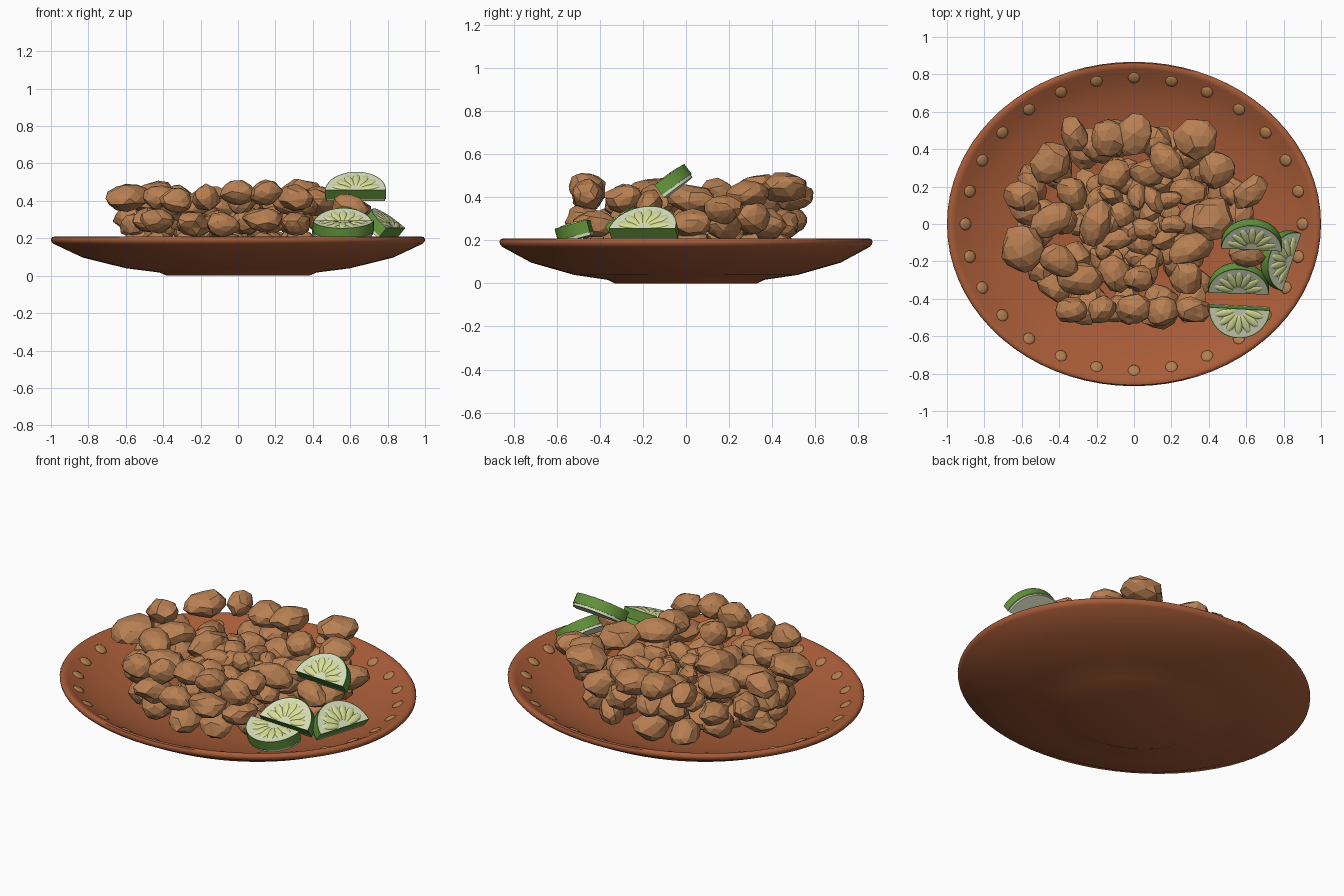
import bpy, bmesh, math, random
from mathutils import Matrix, Vector, Euler

if "Cube" in bpy.data.objects:
    bpy.data.objects.remove(bpy.data.objects["Cube"])

random.seed(7)


def material(name, r, g, b):
    m = bpy.data.materials.new(name)
    lin = [((c / 255 + 0.055) / 1.055) ** 2.4 for c in (r, g, b)]
    m.diffuse_color = (*lin, 1)
    m.use_nodes = True
    m.node_tree.nodes["Principled BSDF"].inputs["Base Color"].default_value = m.diffuse_color
    return m


TERRACOTTA = material("terracotta", 168, 92, 56)
TAN = material("tan_glaze", 178, 126, 80)
CRUST = material("golden_crust", 184, 128, 83)
RIND = material("lime_rind", 100, 148, 60)
PITH = material("lime_pith", 212, 218, 190)
PULP = material("lime_pulp", 214, 222, 150)


def finish(bm, name, *mats, smooth=None):
    bmesh.ops.recalc_face_normals(bm, faces=bm.faces)
    me = bpy.data.meshes.new(name)
    bm.to_mesh(me)
    bm.free()
    for m in mats:
        me.materials.append(m)
    ob = bpy.data.objects.new(name, me)
    bpy.context.collection.objects.link(ob)
    if smooth:
        bpy.ops.object.select_all(action='DESELECT')
        ob.select_set(True)
        bpy.context.view_layer.objects.active = ob
        bpy.ops.object.shade_smooth_by_angle(angle=math.radians(smooth))
    return ob


# Oval plate: lathed profile squashed in y
OVAL = 0.867
profile = [(0, 0), (0.38, 0), (0.42, 0.017), (0.6, 0.04), (0.83, 0.097), (0.985, 0.17),
           (0.998, 0.183), (1.0, 0.196), (0.993, 0.207), (0.975, 0.21), (0.955, 0.2),
           (0.9, 0.17), (0.8, 0.125), (0.62, 0.083), (0.4, 0.057), (0, 0.05)]
bm = bmesh.new()
vs = [bm.verts.new((r, 0, z)) for r, z in profile]
es = [bm.edges.new(p) for p in zip(vs, vs[1:])]
bmesh.ops.spin(bm, geom=vs + es, cent=(0, 0, 0), axis=(0, 0, 1), angle=math.tau,
               steps=72, use_merge=True)
bmesh.ops.remove_doubles(bm, verts=bm.verts, dist=1e-4)
bmesh.ops.scale(bm, vec=(1, OVAL, 1), verts=bm.verts)
finish(bm, "plate", TERRACOTTA, smooth=50)

# Painted dots around the rim
bm = bmesh.new()
for i in range(28):
    a = math.tau * i / 28
    mat = (Matrix.Translation((0.9 * math.cos(a), 0.905 * OVAL * math.sin(a), 0.171))
           @ Matrix.Rotation(a, 4, 'Z') @ Matrix.Rotation(-0.46, 4, 'Y')
           @ Matrix.Diagonal((0.035, 0.034, 0.011, 1)))
    bmesh.ops.create_icosphere(bm, subdivisions=2, radius=1, matrix=mat)
finish(bm, "rim_dots", TAN, smooth=70)


# Fried pieces: jittered faceted lumps
def nugget(bm, loc, size, yaw, tilt=0.2):
    rot = Euler((random.uniform(-tilt, tilt), random.uniform(-tilt, tilt), yaw)).to_matrix()
    new = bmesh.ops.create_icosphere(bm, subdivisions=2, radius=1)["verts"]
    spin = Euler([random.uniform(0, 6) for _ in range(3)]).to_matrix()
    k = Vector([random.uniform(-1, 1) for _ in range(3)]) * 2
    for v in new:
        p = spin @ v.co
        p *= 1 + 0.08 * math.sin(3 * p.dot(k)) + random.uniform(-0.05, 0.05)
        p.z *= 1.05 - 0.25 * p.x * p.x  # pinched ends
        v.co = rot @ Vector([a * b for a, b in zip(p, size)]) + Vector(loc)


# top layer: x, y, half length, half width, turn in degrees
top = [(-.32, .48, .10, .07, 110), (-.13, .46, .11, .10, 0), (.0, .48, .12, .10, 70),
       (.33, .46, .12, .11, 0), (-.44, .33, .12, .10, 50), (.17, .33, .11, .08, 130),
       (.44, .29, .10, .10, 0), (-.60, .15, .10, .08, 160), (.62, .17, .11, .07, 45),
       (.42, .03, .12, .11, 60), (-.44, .02, .13, .08, 35), (-.59, -.13, .13, .12, 90),
       (-.40, -.20, .12, .08, 150), (.31, -.13, .13, .08, 20), (-.29, -.29, .13, .09, 0),
       (.60, -.17, .10, .06, 170), (.02, -.29, .08, .07, 0), (.28, -.29, .09, .09, 0),
       (-.33, -.46, .09, .07, 0), (-.17, -.46, .08, .07, 40), (.0, -.45, .10, .08, 0),
       (.15, -.47, .09, .08, 30), (.31, -.46, .10, .07, 170), (-.20, .0, .13, .08, 70)]
bm = bmesh.new()
for x, y, a, b, deg in top:
    far = math.hypot(x, y / 0.85)
    z = 0.42 if far > 0.45 else 0.37
    if x > 0.5:
        z = 0.35
    nugget(bm, (x, y, z + random.uniform(-0.02, 0.03)), (a, b, 0.067), math.radians(deg))
finish(bm, "top_fried_pieces", CRUST)

# lower layers: rings of ring radius, count, height (kept clear of the limes)
bm = bmesh.new()
for radius, count, z in [(0.575, 19, 0.28), (0.53, 15, 0.16), (0.35, 10, 0.29), (0.34, 8, 0.14)]:
    for i in range(count):
        a = math.tau * (i + random.uniform(-0.2, 0.2)) / count
        r = radius + random.uniform(-0.03, 0.03)
        x, y = r * math.cos(a) - 0.01, 0.83 * r * math.sin(a)
        size = (random.uniform(.085, .12), random.uniform(.065, .085), random.uniform(.06, .08))
        if x > 0.36 and y < -0.12:
            continue
        nugget(bm, (x, y, z + random.uniform(-0.02, 0.03)), size, random.uniform(0, 3))
finish(bm, "lower_fried_pieces", CRUST)

# small crumbs heaped in the middle
bm = bmesh.new()
for i in range(42):
    a = i * 2.4
    r = 0.28 * math.sqrt(i / 42)
    z = 0.39 - 0.12 * (r / 0.28) + random.uniform(-0.06, 0.03) if i % 3 else 0.18
    nugget(bm, (r * math.cos(a) - 0.03, r * math.sin(a) + 0.02, z),
           (random.uniform(.06, .1), random.uniform(.045, .065), random.uniform(.045, .06)),
           random.uniform(0, 3), tilt=0.5)
finish(bm, "middle_fried_pieces", CRUST)


def half_disc(bm, radius, z0, z1):
    arc = [(radius * math.cos(math.pi * i / 20), radius * math.sin(math.pi * i / 20))
           for i in range(21)]
    base = bm.faces.new([bm.verts.new((x, y, z0)) for x, y in arc])
    out = bmesh.ops.extrude_face_region(bm, geom=[base], use_keep_orig=True)["geom"]
    for v in out:
        if isinstance(v, bmesh.types.BMVert):
            v.co.z = z1


# Lime slices: half discs with green edge, pale faces and a fan of pulp cells
def lime(name, loc, tilt, yaw, R=0.163, T=0.072):
    place = (Matrix.Translation(loc) @ Matrix.Rotation(math.radians(yaw), 4, 'Z')
             @ Matrix.Rotation(math.radians(tilt), 4, 'X'))
    bm = bmesh.new()
    half_disc(bm, R, 0.014, T)
    half_disc(bm, R - 0.006, 0.0, 0.014)
    bmesh.ops.recalc_face_normals(bm, faces=bm.faces)
    for f in bm.faces:
        f.material_index = int(f.calc_center_median().z < 0.0145)
    face = [f for f in bm.faces if f.calc_center_median().z > T - 1e-4]
    bmesh.ops.inset_individual(bm, faces=face, thickness=0.005)
    for f in face:
        f.material_index = 1
    bm.transform(place)
    finish(bm, name + "_slice", RIND, PITH, smooth=35)

    bm = bmesh.new()
    for i in range(7):
        a = math.pi * (i + 0.55) / 7.1
        local = (Matrix.Translation((0, 0.008, T)) @ Matrix.Rotation(a, 4, 'Z')
                 @ Matrix.Translation((0.082, 0, 0)) @ Matrix.Diagonal((0.053, 0.02, 0.007, 1)))
        bmesh.ops.create_uvsphere(bm, u_segments=12, v_segments=6, radius=1,
                                  matrix=place @ local)
    finish(bm, name + "_pulp", PULP, smooth=60)


lime("upper_lime", (0.63, -0.095, 0.40), 37, -3)
lime("middle_lime", (0.56, -0.33, 0.208), 36, -2)
lime("front_lime", (0.565, -0.435, 0.226), -15, 177)
lime("side_lime", (0.80, -0.19, 0.20), 40, 72)
